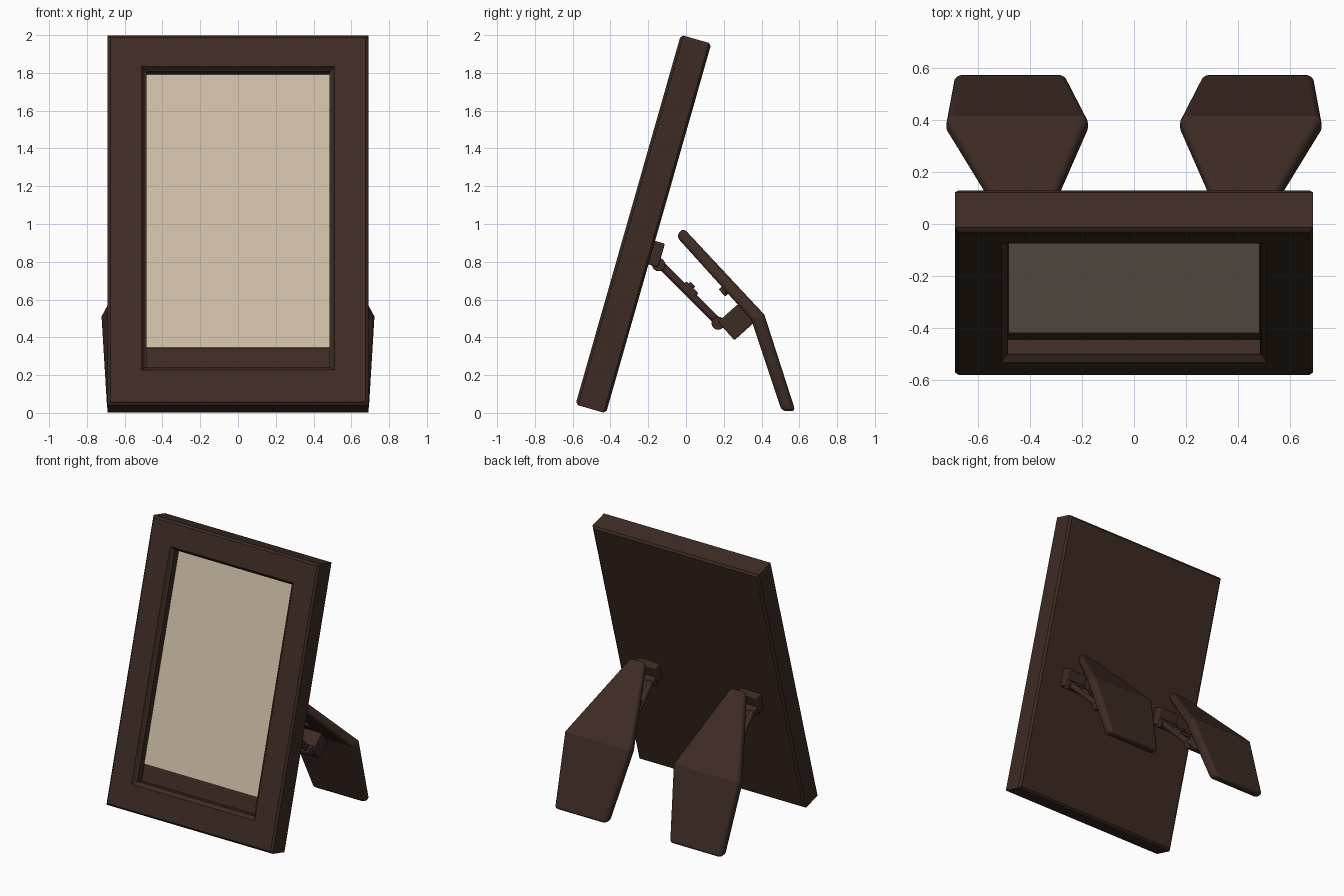
import bpy, bmesh
from math import radians, pi, atan2
from mathutils import Vector, Matrix

if "Cube" in bpy.data.objects:
    bpy.data.objects.remove(bpy.data.objects["Cube"])

TILT = radians(15.9)
LEAN = Matrix.Translation((0, -0.585, 0.044)) @ Matrix.Rotation(-TILT, 4, 'X')


def material(name, rgb):
    m = bpy.data.materials.new(name)
    m.diffuse_color = (*rgb, 1)
    m.use_nodes = True
    m.node_tree.nodes["Principled BSDF"].inputs["Base Color"].default_value = m.diffuse_color
    return m


WOOD = material("dark_wood", (0.047, 0.024, 0.017))
PAPER = material("cream_paper", (0.60, 0.50, 0.37))


def loft(name, rings, mat, bevel=0, xf=None):
    """Skin a list of closed rings and cap both ends."""
    bm = bmesh.new()
    vs = [[bm.verts.new(p) for p in r] for r in rings]
    for a, b in zip(vs, vs[1:]):
        for i in range(len(a)):
            j = (i + 1) % len(a)
            bm.faces.new((a[i], a[j], b[j], b[i]))
    bm.faces.new(vs[0])
    bm.faces.new(vs[-1])
    bmesh.ops.recalc_face_normals(bm, faces=bm.faces[:])
    if xf:
        bm.transform(xf)
    return finish(name, bm, mat, bevel)


def finish(name, bm, mat, bevel=0):
    me = bpy.data.meshes.new(name)
    bm.to_mesh(me)
    bm.free()
    me.materials.append(mat)
    ob = bpy.data.objects.new(name, me)
    bpy.context.collection.objects.link(ob)
    if bevel:
        b = ob.modifiers.new("round", 'BEVEL')
        b.width, b.segments, b.limit_method = bevel, 4, 'ANGLE'
        b.angle_limit = radians(50)
        bpy.context.view_layer.objects.active = ob
        ob.select_set(True)
        bpy.ops.object.shade_smooth_by_angle(angle=radians(20))
        ob.select_set(False)
    return ob


def box(name, center, size, angle, bevel=0.008):
    """Box turned about x by angle."""
    bm = bmesh.new()
    xf = (Matrix.Translation(center) @ Matrix.Rotation(angle, 4, 'X')
          @ Matrix.Diagonal((*size, 1)))
    bmesh.ops.create_cube(bm, size=1, matrix=xf)
    return finish(name, bm, WOOD, bevel)


def rod(name, p, q, r, bevel=0.005):
    p, q = Vector(p), Vector(q)
    bm = bmesh.new()
    xf = Matrix.Translation((p + q) / 2) @ (q - p).to_track_quat('Z', 'Y').to_matrix().to_4x4()
    bmesh.ops.create_cone(bm, cap_ends=True, segments=16, radius1=r, radius2=r,
                          depth=(q - p).length, matrix=xf)
    return finish(name, bm, WOOD, bevel)


def rect(w, h0, h1, d):
    return [(-w, d, h0), (w, d, h0), (w, d, h1), (-w, d, h1)]


# Frame: back, chamfered outside, moulded opening, recessed backing
loft("frame", [rect(*r) for r in (
    (0.675, 0.015, 2.02, 0.168), (0.69, 0, 2.035, 0.155), (0.69, 0, 2.035, 0.014),
    (0.676, 0.014, 2.021, 0), (0.51, 0.19, 1.86, 0), (0.495, 0.208, 1.845, 0.022),
    (0.485, 0.213, 1.84, 0.026), (0.485, 0.213, 1.84, 0.085))], WOOD, xf=LEAN)

# Picture sheet lying on the backing
loft("picture", [rect(0.484, 0.335, 1.839, d) for d in (0.077, 0.086)], PAPER, xf=LEAN)

# Leg stations: inner point, outer point (y, z), then near and far x
STATIONS = [((-0.052, 0.935), (-0.015, 0.98), 0.355, 0.475),
            ((0.345, 0.495), (0.415, 0.52), 0.178, 0.722),
            ((0.507, 0.01), (0.58, 0.008), 0.262, 0.692)]

for s, side in ((1, "right"), (-1, "left")):
    # Bent kite-shaped support leg
    loft(side + "_leg", [[(s * a, *i), (s * b, *i), (s * b, *o), (s * a, *o)]
                         for i, o, a, b in STATIONS], WOOD, 0.025)

    # Hinge mount on the frame back
    x = s * 0.42
    box(side + "_mount", (x, -0.17, 0.845), (0.17, 0.085, 0.13), -TILT)
    rod(side + "_upper_pin", (x - 0.075, -0.145, 0.785), (x + 0.075, -0.145, 0.785), 0.035)

    # Strut arms with centre joint
    top, low = Vector((x, -0.14, 0.79)), Vector((x, 0.18, 0.47))
    box(side + "_strut", (top + low) / 2, (0.06, 0.452, 0.03), -pi / 4)
    for k in (-0.04, 0.04):
        off = Vector((k, 0, 0))
        rod(side + "_strut_bar", top + off, low + off, 0.022)
    box(side + "_strut_joint", (x, 0.015, 0.645), (0.11, 0.09, 0.055), -pi / 4)
    rod(side + "_joint_screw", (x, 0.0, 0.645), (x, 0.037, 0.682), 0.018)

    # Hinge block under the leg bend
    rod(side + "_lower_pin", (x - 0.075, 0.17, 0.475), (x + 0.075, 0.17, 0.475), 0.035)
    box(side + "_hinge_block", (x, 0.265, 0.48), (0.16, 0.14, 0.13), radians(42))
    rod(side + "_leg_screw", (x, 0.19, 0.635), (x, 0.23, 0.67), 0.025)
